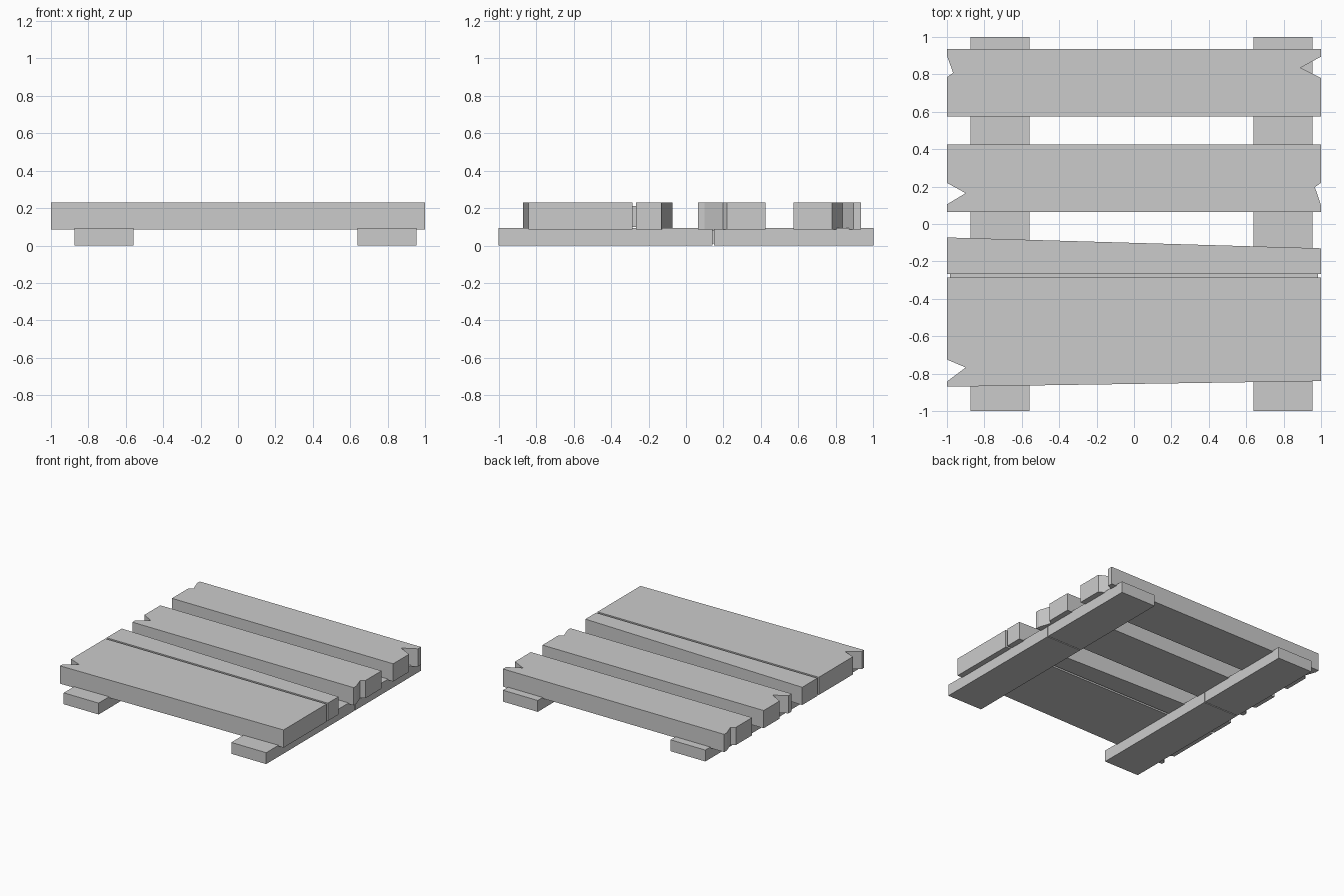
import bpy, bmesh

if "Cube" in bpy.data.objects:
    bpy.data.objects.remove(bpy.data.objects["Cube"])


def prism(name, outline, z0, z1):
    """Extrude a plan-view outline from z0 up to z1."""
    bm = bmesh.new()
    face = bm.faces.new([bm.verts.new((x, y, z0)) for x, y in outline])
    ext = bmesh.ops.extrude_face_region(bm, geom=[face])
    top = [v for v in ext["geom"] if isinstance(v, bmesh.types.BMVert)]
    bmesh.ops.translate(bm, verts=top, vec=(0, 0, z1 - z0))
    bmesh.ops.recalc_face_normals(bm, faces=bm.faces)
    mesh = bpy.data.meshes.new(name)
    bm.to_mesh(mesh)
    bm.free()
    obj = bpy.data.objects.new(name, mesh)
    bpy.context.collection.objects.link(obj)
    return obj


def box(name, x0, x1, y0, y1, z0, z1):
    return prism(name, [(x0, y0), (x1, y0), (x1, y1), (x0, y1)], z0, z1)


Z0, Z1 = 0.085, 0.23

# Top planks: outlines run counter-clockwise, with splintered notches in the ends
planks = {
    "back_plank": [
        (-1, 0.575), (1, 0.575), (1, 0.78), (0.89, 0.835), (1, 0.895), (1, 0.935),
        (-1, 0.935), (-1, 0.90), (-0.967, 0.808), (-1, 0.785)],
    "middle_plank": [
        (-1, 0.065), (1, 0.065), (1, 0.10), (0.967, 0.197), (1, 0.22), (1, 0.425),
        (-1, 0.425), (-1, 0.22), (-0.9, 0.165), (-1, 0.105)],
    "narrow_split_plank": [
        (-1, -0.268), (1, -0.268), (1, -0.13), (-1, -0.072)],
    "wide_front_plank": [
        (-1, -0.87), (1, -0.84), (1, -0.286), (-1, -0.286),
        (-1, -0.725), (-0.9, -0.767), (-1, -0.842)],
}
for name, outline in planks.items():
    prism(name, outline, Z0, Z1)

# Recessed core inside the crack between the two front planks
box("plank_crack_core", -0.985, 0.985, -0.29, -0.264, 0.1, 0.21)

# Two support rails, each cracked across at the same spot
for side, x0, x1 in (("left", -0.875, -0.56), ("right", 0.64, 0.955)):
    box(side + "_rail_front", x0, x1, -1, 0.142, 0, 0.093)
    box(side + "_rail_back", x0, x1, 0.15, 1, 0, 0.093)
    box(side + "_rail_crack_core", x0 + 0.01, x1 - 0.01, 0.138, 0.154, 0.01, 0.083)
